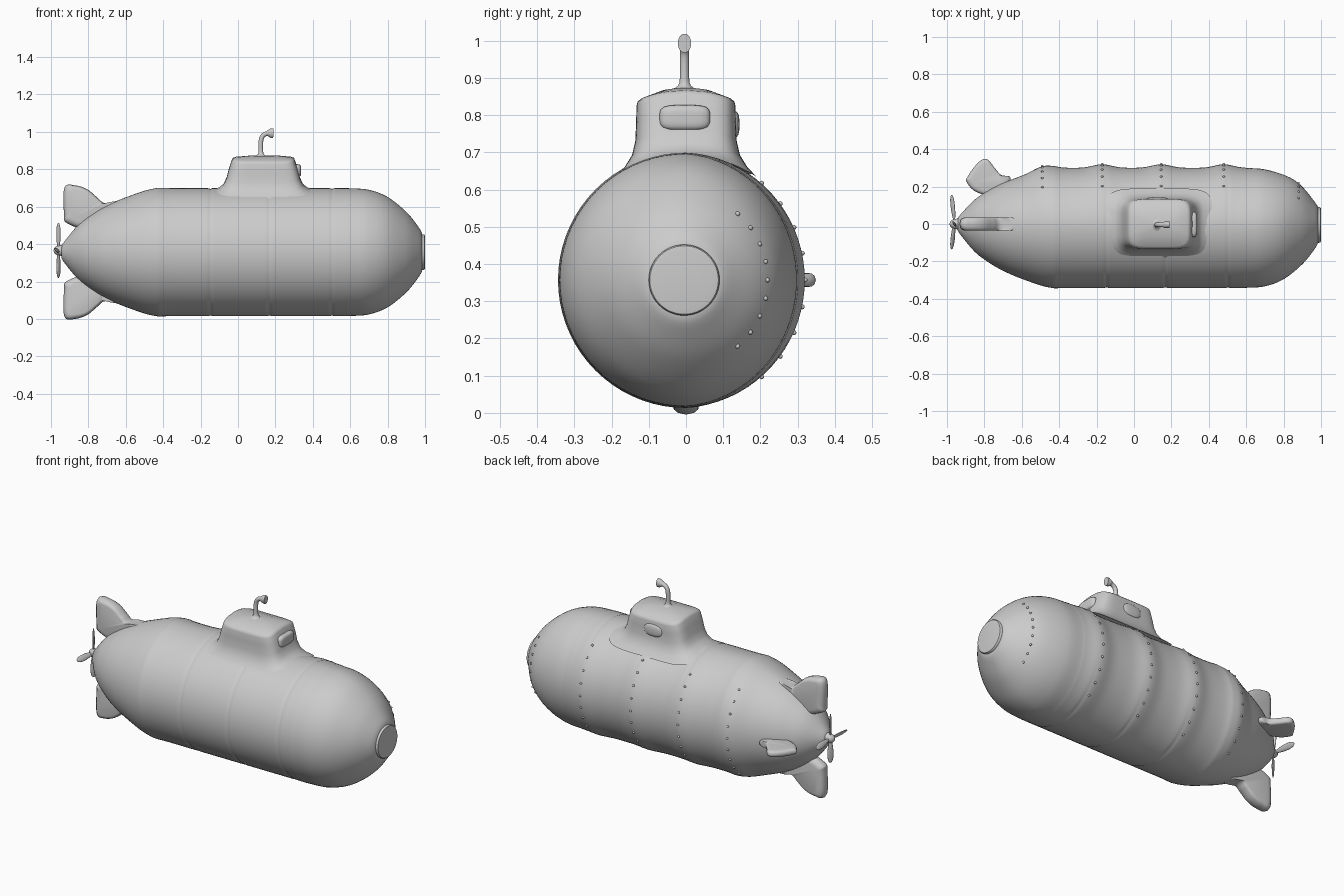
import bpy, bmesh
from math import sin, cos, pi, sqrt, exp, radians, copysign
from mathutils import Vector, Matrix

if "Cube" in bpy.data.objects:
    bpy.data.objects.remove(bpy.data.objects["Cube"])

CZ = 0.357          # hull axis height
SEAMS = [-0.49, -0.17, 0.145, 0.48, 0.88]


def finish(name, bm, angle=40):
    bmesh.ops.recalc_face_normals(bm, faces=bm.faces)
    me = bpy.data.meshes.new(name)
    bm.to_mesh(me)
    bm.free()
    ob = bpy.data.objects.new(name, me)
    bpy.context.collection.objects.link(ob)
    bpy.ops.object.select_all(action='DESELECT')
    ob.select_set(True)
    bpy.context.view_layer.objects.active = ob
    bpy.ops.object.shade_smooth_by_angle(angle=radians(angle))
    return ob


def loft(name, rings, angle=40):
    bm = bmesh.new()
    vr = [[bm.verts.new(p) for p in r] for r in rings]
    n = len(vr[0])
    for a, b in zip(vr, vr[1:]):
        for i in range(n):
            bm.faces.new((a[i], a[(i + 1) % n], b[(i + 1) % n], b[i]))
    bm.faces.new(vr[0])
    bm.faces.new(vr[-1])
    return finish(name, bm, angle)


def spline(pts, steps, closed=False):
    n = len(pts)
    P = [Vector(p) for p in pts]
    get = (lambda i: P[i % n]) if closed else (lambda i: P[max(0, min(n - 1, i))])
    out = []
    for i in range(n if closed else n - 1):
        a, b, c, d = (get(i + k) for k in (-1, 0, 1, 2))
        for s in range(steps):
            t = s / steps
            out.append(0.5 * (2 * b + (c - a) * t + (2 * a - 5 * b + 4 * c - d) * t * t
                              + (3 * b - a - 3 * c + d) * t ** 3))
    return out if closed else out + [P[-1]]


PROFILE = [(-0.945, 0.03), (-0.93, 0.055), (-0.85, 0.15), (-0.77, 0.21), (-0.7, 0.25),
           (-0.6, 0.293), (-0.45, 0.34), (-0.3, 0.342), (0.5, 0.342), (0.6, 0.341), (0.7, 0.333),
           (0.8, 0.295), (0.9, 0.215), (0.965, 0.135), (0.985, 0.1)]


def radius(x):
    for (x0, r0), (x1, r1) in zip(CURVE, CURVE[1:]):
        if x0 <= x <= x1:
            return r0 + (r1 - r0) * (x - x0) / (x1 - x0)
    return CURVE[0][1] if x < 0 else CURVE[-1][1]


def hull_point(x, a, lift=0.0):
    # riveted +y side is slightly flattened and sags between the seams
    r = radius(x)
    side = max(0.0, cos(a)) ** 1.2 * min(1, r / 0.34)
    near = max(exp(-((x - s) / 0.07) ** 2) for s in SEAMS)
    groove = max(exp(-((x - s - 0.022) / 0.007) ** 2) for s in SEAMS[1:4])
    r -= side * (0.042 - 0.019 * near) + 0.004 * groove * (1 - side) - lift
    return Vector((x, r * cos(a), CZ + r * sin(a)))


# hull
CURVE = [tuple(v) for v in spline(PROFILE, 8)]
xs = [-0.945 + 1.93 * i / 220 for i in range(221)]
loft("hull", [[hull_point(x, 2 * pi * j / 72) for j in range(72)] for x in xs], 50)

# nose window
loft("nose_window", [[(x, -0.005 + r * cos(2 * pi * j / 48), CZ + r * sin(2 * pi * j / 48))
                      for j in range(48)]
                     for x, r in ((0.97, 0.096), (0.994, 0.095), (0.998, 0.092), (1.0, 0.08))])

# rivets
bm = bmesh.new()
for s in SEAMS:
    for k in range(9):
        p = hull_point(s, radians(-52 + 13 * k), 0.001)
        bmesh.ops.create_icosphere(bm, subdivisions=2, radius=0.0065,
                                   matrix=Matrix.Translation(p))
finish("rivets", bm)


# conning tower, every section follows the hull's curve across y
def section(x0, x1, h, z, e=5.5, n=72):
    out = []
    for j in range(n):
        c, s = cos(2 * pi * j / n), sin(2 * pi * j / n)
        y = h * copysign(abs(s) ** (2 / e), s)
        x = (x0 + x1) / 2 + (x1 - x0) / 2 * copysign(abs(c) ** (2 / e), c)
        out.append((x, y, z - 0.34 + sqrt(0.34 ** 2 - y * y)))
    return out


TOWER = [(-0.15, 0.42, 0.19, 0.692), (-0.1, 0.37, 0.165, 0.703), (-0.075, 0.345, 0.145, 0.725),
         (-0.06, 0.33, 0.136, 0.76), (-0.047, 0.318, 0.134, 0.81), (-0.033, 0.303, 0.133, 0.852),
         (-0.027, 0.298, 0.13, 0.862), (-0.01, 0.285, 0.12, 0.867), (0.06, 0.22, 0.06, 0.873),
         (0.13, 0.14, 0.003, 0.875)]
loft("conning_tower", [section(*t) for t in TOWER], 45)


# rounded blobs
def blob(name, loc, size, e):
    bm = bmesh.new()
    bmesh.ops.create_uvsphere(bm, u_segments=32, v_segments=16, radius=1)
    for v in bm.verts:
        m = sum(abs(c) ** e for c in v.co) ** (1 / e)
        v.co = Vector([l + c / m * s for l, c, s in zip(loc, v.co, size)])
    return finish(name, bm, 60)


blob("tower_front_window", (0.312, -0.003, 0.793), (0.026, 0.068, 0.034), 4)
blob("tower_side_window", (0.125, 0.13, 0.775), (0.06, 0.014, 0.036), 2.5)

# periscope
path = spline([(0.122, 0.86), (0.122, 0.88), (0.122, 0.945), (0.13, 0.975), (0.15, 0.99),
               (0.175, 0.993), (0.189, 0.993)], 6)
rings = []
for i, p in enumerate(path):
    t = (path[min(i + 1, len(path) - 1)] - path[max(i - 1, 0)]).normalized()
    r = 0.0125 + 0.03 * exp(-max(0, p.y - 0.868) / 0.006) * (p.x < 0.125)
    r += 0.013 * max(0, min(1, (p.x - 0.155) / 0.02))
    w = min(r, 0.018) if p.x > 0.13 else r
    rings.append([(p.x - t.y * r * cos(a), -0.004 + w * sin(a), p.y + t.x * r * cos(a))
                  for a in (2 * pi * j / 20 for j in range(20))])
loft("periscope", rings)


# tail fins: outline in (x, distance from axis), rounded pillow thickness
def fin(name, outline, half, direction):
    pts = spline(outline, 6, True)
    mid = sum(pts, Vector((0, 0))) / len(pts)
    d = Vector(direction)
    side = d.cross(Vector((1, 0, 0)))
    base = Vector((0, 0, CZ))
    rings = []
    for k, t in ((0.75, -1), (0.88, -0.9), (0.96, -0.6), (1, 0),
                 (0.96, 0.6), (0.88, 0.9), (0.75, 1)):
        rings.append([base + Vector((q.x, 0, 0)) + d * q.y + side * half * t
                      for q in (mid + (p - mid) * k for p in pts)])
    loft(name, rings, 60)


VERT = [(-0.915, 0.155), (-0.93, 0.2), (-0.928, 0.345), (-0.87, 0.357), (-0.805, 0.335),
        (-0.75, 0.29), (-0.71, 0.262), (-0.62, 0.27), (-0.66, 0.16), (-0.8, 0.12)]
SIDE = [(-0.84, 0.17), (-0.895, 0.225), (-0.89, 0.252), (-0.85, 0.31), (-0.81, 0.345),
        (-0.78, 0.343), (-0.745, 0.3), (-0.71, 0.262), (-0.66, 0.245), (-0.7, 0.14)]
fin("top_fin", VERT, 0.036, (0, 0, 1))
fin("bottom_fin", VERT, 0.036, (0, 0, -1))
fin("side_fin", SIDE, 0.019, (0, 1, 0))

# propeller
HZ = 0.366
loft("propeller_hub", [[(x, r * cos(2 * pi * j / 24), HZ + r * sin(2 * pi * j / 24))
                        for j in range(24)]
                       for x, r in ((-0.9, 0.035), (-0.95, 0.028), (-0.97, 0.024),
                                    (-0.982, 0.014), (-0.986, 0.004))], 50)
for k in range(4):
    bm = bmesh.new()
    bmesh.ops.create_uvsphere(bm, u_segments=20, v_segments=14, radius=1)
    for v in bm.verts:
        t = (v.co.z + 1) / 2
        v.co = Vector((v.co.x * 0.007, v.co.y * (0.011 + 0.012 * t), 0.147 * t))
    M = (Matrix.Translation((-0.96, 0.01 if k % 2 else 0, HZ)) @ Matrix.Rotation(k * pi / 2, 4, 'X')
         @ Matrix.Rotation(radians(-6 if k % 2 else 0), 4, 'Y')
         @ Matrix.Rotation(radians(35), 4, 'Z'))
    bm.transform(M)
    finish("propeller_blade_%d" % (k + 1), bm, 60)
